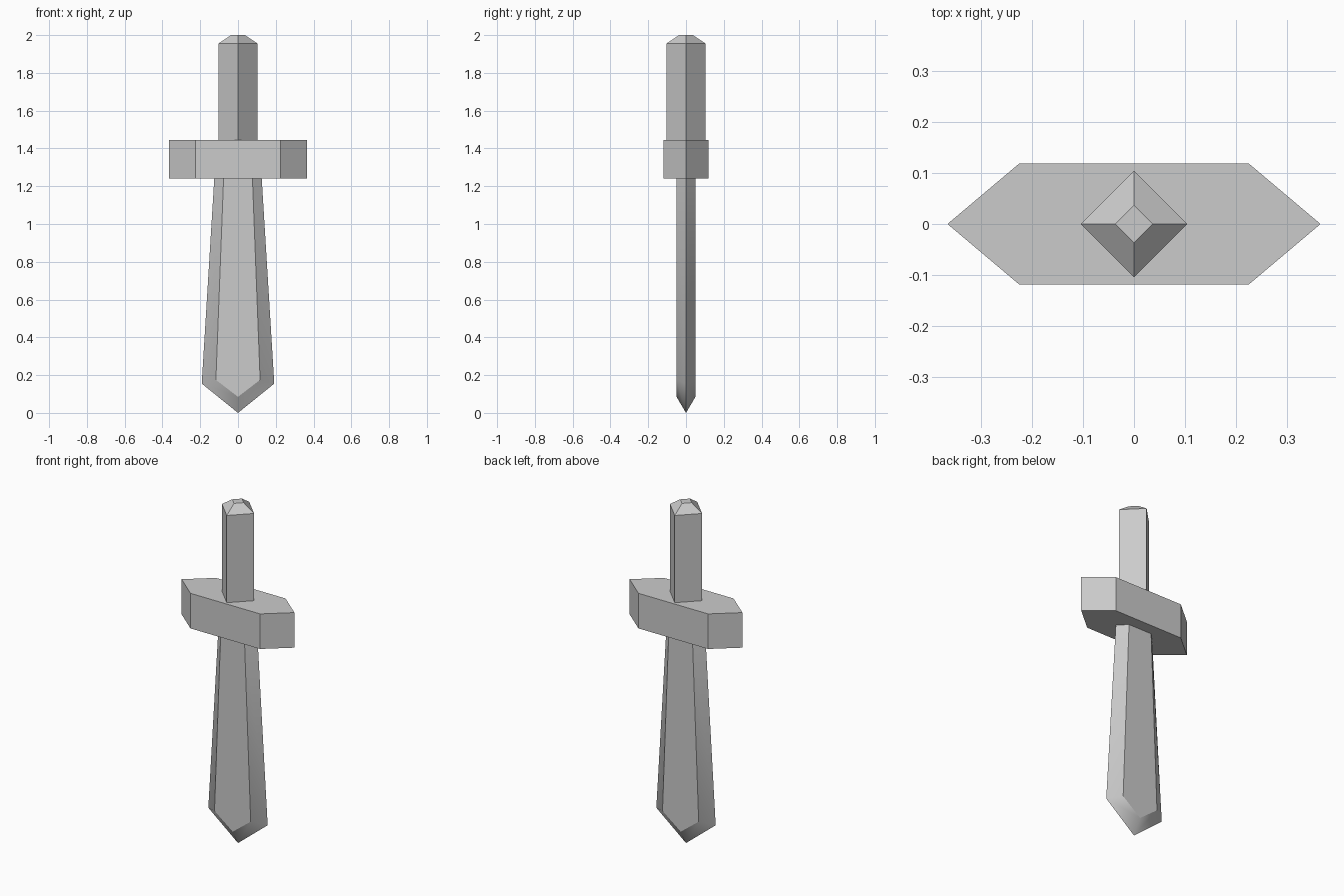
import bpy
import bmesh

if "Cube" in bpy.data.objects:
    bpy.data.objects.remove(bpy.data.objects["Cube"])

grey = bpy.data.materials.new("plain grey")
grey.use_nodes = True
grey.diffuse_color = (0.6, 0.6, 0.6, 1)
grey.node_tree.nodes["Principled BSDF"].inputs["Base Color"].default_value = grey.diffuse_color


def make_object(name, bm):
    bmesh.ops.recalc_face_normals(bm, faces=bm.faces)
    mesh = bpy.data.meshes.new(name)
    bm.to_mesh(mesh)
    bm.free()
    mesh.materials.append(grey)
    obj = bpy.data.objects.new(name, mesh)
    bpy.context.collection.objects.link(obj)
    return obj


def loft(bm, rings, caps=True):
    """Bridge equal-length rings of points, closing both ends; returns the side faces."""
    loops = [[bm.verts.new(p) for p in ring] for ring in rings]
    sides = []
    for a, b in zip(loops, loops[1:]):
        for i in range(len(a)):
            j = (i + 1) % len(a)
            sides.append(bm.faces.new((a[i], a[j], b[j], b[i])))
    bm.faces.new(loops[0])
    bm.faces.new(loops[-1])
    return sides


def outline(half_points, y):
    """Mirror a right-hand outline (x, z), ending at the tip, across x = 0."""
    left = [(-x, z) for x, z in reversed(half_points) if x > 0]
    return [(x, y, z) for x, z in half_points + left]


# Blade: flat front and back panels with bevels meeting at a sharp rim
rim = [(0.125, 1.25), (0.192, 0.155), (0, 0)]
panel = [(0.076, 1.25), (0.117, 0.175), (0, 0.085)]
bm = bmesh.new()
bevels = loft(bm, [outline(panel, -0.05), outline(rim, 0), outline(panel, 0.05)])
for face in bevels:
    face.smooth = True
for edge in bm.edges:
    if all(abs(v.co.y) < 0.001 for v in edge.verts):
        edge.smooth = False
for edge in bm.edges:
    if all(v.co.z > 1.24 for v in edge.verts):
        edge.smooth = False
make_object("blade", bm)

# Crossguard: long hexagonal block with pointed ends
hexagon = [(0.365, 0), (0.225, 0.118), (-0.225, 0.118),
           (-0.365, 0), (-0.225, -0.118), (0.225, -0.118)]
bm = bmesh.new()
loft(bm, [[(x, y, z) for x, y in hexagon] for z in (1.24, 1.445)])
make_object("crossguard", bm)

# Grip: diamond-section post with a tapered pommel cap
bm = bmesh.new()
loft(bm, [[(r, 0, z), (0, r, z), (-r, 0, z), (0, -r, z)]
          for r, z in ((0.104, 1.44), (0.104, 1.955), (0.037, 2.0))])
make_object("grip", bm)
